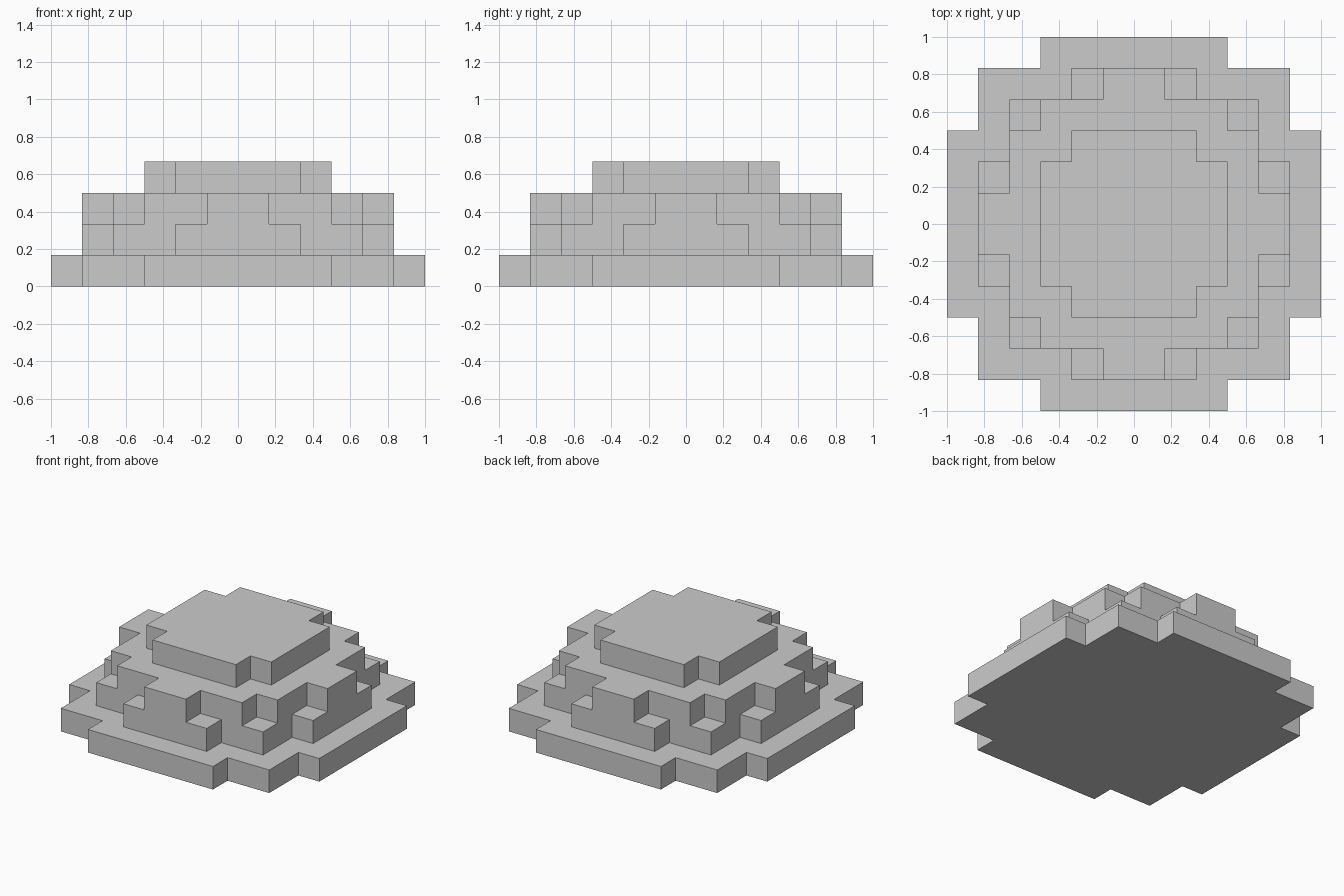
import bpy, bmesh
from mathutils import Vector

if "Cube" in bpy.data.objects:
    bpy.data.objects.remove(bpy.data.objects["Cube"])

U = 1 / 6  # edge length of one block

# One quarter of each tier's stepped outline, in block units, bottom to top
TIERS = {
    "base_tier": [(6, 3), (5, 3), (5, 5), (3, 5), (3, 6)],
    "lower_tier": [(5, 2), (4, 2), (4, 4), (2, 4), (2, 5)],
    "upper_tier": [(5, 1), (4, 1), (4, 3), (3, 3), (3, 4), (1, 4), (1, 5)],
    "top_tier": [(3, 2), (2, 2), (2, 3)],
}


def make_tier(name, quarter, level):
    """Turn the quarter outline around the centre and extrude it one block up."""
    outline = []
    for _ in range(4):
        outline += quarter
        quarter = [(-y, x) for x, y in quarter]
    bm = bmesh.new()
    face = bm.faces.new([bm.verts.new((x * U, y * U, level * U)) for x, y in outline])
    result = bmesh.ops.extrude_face_region(bm, geom=[face], use_keep_orig=True)
    top = [v for v in result["geom"] if isinstance(v, bmesh.types.BMVert)]
    bmesh.ops.translate(bm, verts=top, vec=Vector((0, 0, U)))
    bmesh.ops.recalc_face_normals(bm, faces=bm.faces)
    mesh = bpy.data.meshes.new(name)
    bm.to_mesh(mesh)
    bm.free()
    bpy.context.collection.objects.link(bpy.data.objects.new(name, mesh))


# Stack the tiers
for level, (name, quarter) in enumerate(TIERS.items()):
    make_tier(name, quarter, level)
